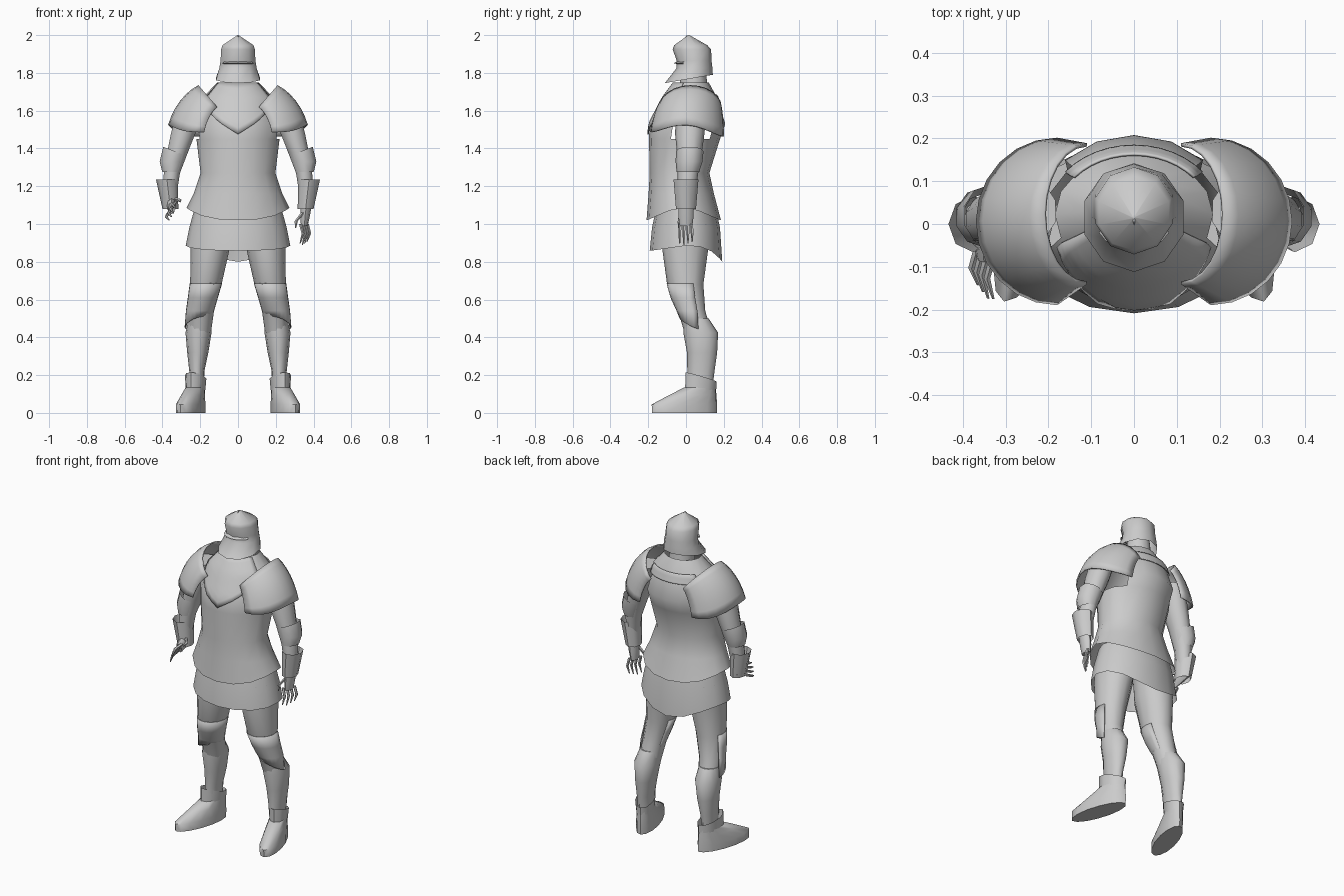
import bpy, bmesh
from math import sin, cos, pi, radians
from mathutils import Matrix, Vector

old = bpy.data.objects.get("Cube")
if old:
    bpy.data.objects.remove(old, do_unlink=True)

GREY = (0.6, 0.6, 0.6, 1)
steel = bpy.data.materials.new("steel_grey")
steel.use_nodes = True
steel.diffuse_color = GREY
steel.node_tree.nodes["Principled BSDF"].inputs["Base Color"].default_value = GREY


def finish(name, bm, mirror=False, thick=0.0):
    """Turn a bmesh into a shaded object."""
    bmesh.ops.recalc_face_normals(bm, faces=bm.faces)
    mesh = bpy.data.meshes.new(name)
    bm.to_mesh(mesh)
    bm.free()
    mesh.materials.append(steel)
    ob = bpy.data.objects.new(name, mesh)
    bpy.context.collection.objects.link(ob)
    bpy.ops.object.select_all(action="DESELECT")
    ob.select_set(True)
    bpy.context.view_layer.objects.active = ob
    bpy.ops.object.shade_smooth_by_angle(angle=radians(48))
    if thick:
        mod = ob.modifiers.new("thickness", "SOLIDIFY")
        mod.thickness = thick
    if mirror:
        ob.modifiers.new("mirror", "MIRROR")
    return ob


def grid(rows, closed):
    """Skin rows of points with quads."""
    bm = bmesh.new()
    vs = [[bm.verts.new(p) for p in row] for row in rows]
    n = len(rows[0])
    for lo, hi in zip(vs, vs[1:]):
        for i in range(n if closed else n - 1):
            j = (i + 1) % n
            bm.faces.new((lo[i], lo[j], hi[j], hi[i]))
    return bm, vs


def loft(name, rings, n=12, wave=None, arc=None, caps=True, mat=None, hole=None, **kw):
    """Skin elliptical rings (x, y, z, rx, ry); angle 0 faces front, wave shapes the first ring."""
    if arc:
        angles = [-arc + 2 * arc * i / n for i in range(n + 1)]
    else:
        angles = [2 * pi * i / n for i in range(n)]
    rows = []
    for k, (x, y, z, rx, ry) in enumerate(rings):
        row = []
        for a in angles:
            dz = wave(a) if wave and k == 0 else 0
            p = Vector((x + rx * sin(a), y - ry * cos(a), z + dz))
            row.append(mat @ p if mat else p)
        rows.append(row)
    bm, vs = grid(rows, not arc)
    if caps and not arc:
        bm.faces.new(vs[0])
        bm.faces.new(vs[-1])
    if hole:
        cut = [f for f in bm.faces if hole(f.calc_center_median())]
        bmesh.ops.delete(bm, geom=cut, context="FACES")
    return finish(name, bm, **kw)


# Cuirass with arm holes
TORSO = [
    (0, -0.012, 1.05, 0.272, 0.197),
    (0, -0.025, 1.16, 0.235, 0.173),
    (0, -0.034, 1.27, 0.198, 0.158),
    (0, -0.008, 1.45, 0.22, 0.188),
    (0, 0.008, 1.53, 0.228, 0.2),
    (0, 0.022, 1.67, 0.185, 0.142),
    (0, 0.03, 1.75, 0.11, 0.09),
]
loft("cuirass", TORSO, 16, lambda a: -0.03 * cos(a) ** 2 + 0.035 * sin(a) ** 4, caps=False,
     hole=lambda c: 1.46 < c.z < 1.65 and abs(c.x) > 0.16 and -0.07 < c.y < 0.13)


def on_torso(a, z, lift):
    """Point on the cuirass surface at an angle and height."""
    for lo, hi in zip(TORSO, TORSO[1:]):
        if z <= hi[2]:
            break
    t = (z - lo[2]) / (hi[2] - lo[2])
    x, y, _, rx, ry = [p + (q - p) * t for p, q in zip(lo, hi)]
    return ((rx + lift) * sin(a), y - (ry + lift) * cos(a), z)


def torso_plate(name, middle, half, top, hem, lift):
    """Plate that follows the cuirass between a top height and a shaped hem."""
    rows = []
    for k in range(9):
        row = []
        for i in range(13):
            a = half * (i / 6 - 1)
            low = hem(abs(a))
            row.append(on_torso(middle + a, top + (low - top) * k / 8, lift))
        rows.append(row)
    bm, _ = grid(rows, False)
    finish(name, bm, thick=0.006)


torso_plate("throat_plate", 0, 1.1, 1.75, lambda a: 1.475 + 0.15 * a, 0.009)
torso_plate("back_rim", pi, 0.9, 1.685, lambda a: 1.63, 0.009)

# Skirt with a longer tail
loft("skirt", [
    (0, 0.0, 0.885, 0.277, 0.192),
    (0, 0.0, 0.98, 0.258, 0.18),
    (0, 0.0, 1.1, 0.225, 0.155),
], 16, lambda a: -0.085 * max(0, -cos(a)) ** 3 - 0.027 * max(0, cos(a)), caps=False)

# Neck and helmet
loft("neck", [(0, 0.04, 1.66, 0.08, 0.08), (0, 0.04, 1.82, 0.065, 0.065)])
loft("helmet", [
    (0, 0.015, 1.768, 0.122, 0.127),
    (0, 0.045, 1.825, 0.104, 0.095),
    (0, 0.043, 1.865, 0.097, 0.092),
    (0, 0.031, 1.925, 0.094, 0.102),
    (0, 0.025, 1.947, 0.086, 0.087),
    (0, 0.015, 2.0, 0.003, 0.003),
], 10, lambda a: -0.022 * cos(a), caps=False)
loft("visor_lip", [
    (0, 0.034, 1.862, 0.085, 0.075),
    (0, 0.034, 1.852, 0.098, 0.1),
    (0, 0.034, 1.844, 0.085, 0.072),
], 8, arc=1.0)
loft("helmet_crest", [(0, 0.012, 1.965, 0.004, 0.03), (0, 0.012, 1.999, 0.003, 0.01)], 6)

# Pauldrons: shells swept from the neck arch down to the outer hem
rows = []
for k in range(7):
    t = k / 6
    u = t * pi / 2
    row = []
    for i in range(13):
        a = pi * i / 12
        c, s = cos(a), sin(a)
        arch = Vector((0.11 + 0.1 * s, 0.024 - 0.165 * c, 1.62 + 0.115 * s))
        hem = Vector((0.18 + 0.19 * s, 0.006 - 0.196 * c, 1.475 + 0.012 * c + 0.05 * s ** 3))
        p = arch.lerp(hem, (sin(u) + t) / 2)
        p.z = arch.z + (hem.z - arch.z) * (1 - cos(u) + t) / 2
        row.append(p)
    rows.append(row)
bm, _ = grid(rows, False)
finish("pauldron", bm, mirror=True, thick=0.008)

# Arms
loft("arm", [
    (0.25, 0.03, 1.62, 0.07, 0.08),
    (0.29, 0.02, 1.48, 0.068, 0.078),
    (0.32, 0.018, 1.38, 0.058, 0.066),
    (0.35, 0.01, 1.27, 0.045, 0.055),
    (0.365, 0, 1.12, 0.036, 0.042),
], 10, mirror=True)
loft("elbow_guard", [
    (0.335, 0.02, 1.385, 0.064, 0.073),
    (0.35, 0.016, 1.33, 0.068, 0.071),
    (0.354, 0.01, 1.275, 0.049, 0.06),
], 10, lambda a: 0.025 * sin(a), caps=False, mirror=True)
loft("gauntlet_cuff", [
    (0.376, 0, 1.235, 0.058, 0.066),
    (0.358, 0, 1.08, 0.042, 0.053),
], 8, caps=False, mirror=True)

# Hands: the left hangs down, the right reaches forward
for side, label, pitch, back, up in ((1, "left", 0, 0, 1.1), (-1, "right", -68, 0.025, 1.125)):
    place = Matrix.Translation((side * 0.363, back, up)) @ Matrix.Rotation(radians(pitch), 4, "X")
    place = place @ Matrix.Scale(side, 4, (1, 0, 0))
    loft(label + "_palm", [
        (0, 0, 0.01, 0.03, 0.04),
        (-0.008, 0, -0.06, 0.025, 0.04),
        (-0.012, 0, -0.11, 0.018, 0.034),
    ], 8, mat=place)
    for f in range(4):
        y = -0.03 + 0.02 * f
        x = 0.012 * (f - 2)
        loft(label + "_finger", [
            (x - 0.008, y, -0.1, 0.009, 0.009),
            (x + 0.005, y * 1.1, -0.15, 0.008, 0.008),
            (x - 0.01, y * 1.1, -0.21 + 0.008 * abs(f - 1), 0.003, 0.003),
        ], 5, mat=place)
    loft(label + "_thumb", [
        (-0.02, -0.025, -0.04, 0.011, 0.011),
        (-0.055, -0.035, -0.085, 0.009, 0.009),
        (-0.058, -0.04, -0.12, 0.003, 0.003),
    ], 5, mat=place)

# Legs
loft("thigh", [
    (0.14, 0.0, 1.0, 0.11, 0.125),
    (0.148, -0.004, 0.87, 0.104, 0.122),
    (0.17, -0.004, 0.68, 0.083, 0.096),
    (0.194, 0.03, 0.54, 0.067, 0.072),
    (0.204, 0.065, 0.42, 0.06, 0.072),
], 12, mirror=True)
loft("knee_guard", [
    (0.212, 0.036, 0.475, 0.071, 0.072),
    (0.201, 0.028, 0.54, 0.075, 0.078),
    (0.186, 0.01, 0.61, 0.08, 0.092),
    (0.17, -0.003, 0.685, 0.086, 0.1),
], 12, lambda a: 0.03 * cos(a) - 0.02 * sin(a), arc=2.0, mirror=True, thick=0.005)
loft("greave", [
    (0.218, 0.077, 0.15, 0.038, 0.065),
    (0.218, 0.079, 0.22, 0.04, 0.072),
    (0.213, 0.085, 0.32, 0.056, 0.08),
    (0.209, 0.078, 0.425, 0.069, 0.092),
    (0.203, 0.055, 0.5, 0.058, 0.065),
], 12, mirror=True)

# Boots turned outward
turn = Matrix.Translation((0.227, 0.07, 0)) @ Matrix.Rotation(radians(17), 4, "Z")
loft("boot", [
    (0, -0.082, 0, 0.06, 0.18),
    (0, -0.082, 0.045, 0.06, 0.181),
    (0, -0.035, 0.095, 0.053, 0.13),
    (0, 0.005, 0.135, 0.047, 0.087),
], 14, mat=turn, mirror=True)
loft("boot_collar", [
    (0, 0.01, 0.19, 0.054, 0.086),
    (0, 0.008, 0.12, 0.048, 0.086),
], 10, lambda a: 0.025 * cos(a), caps=False, mat=turn, mirror=True)
